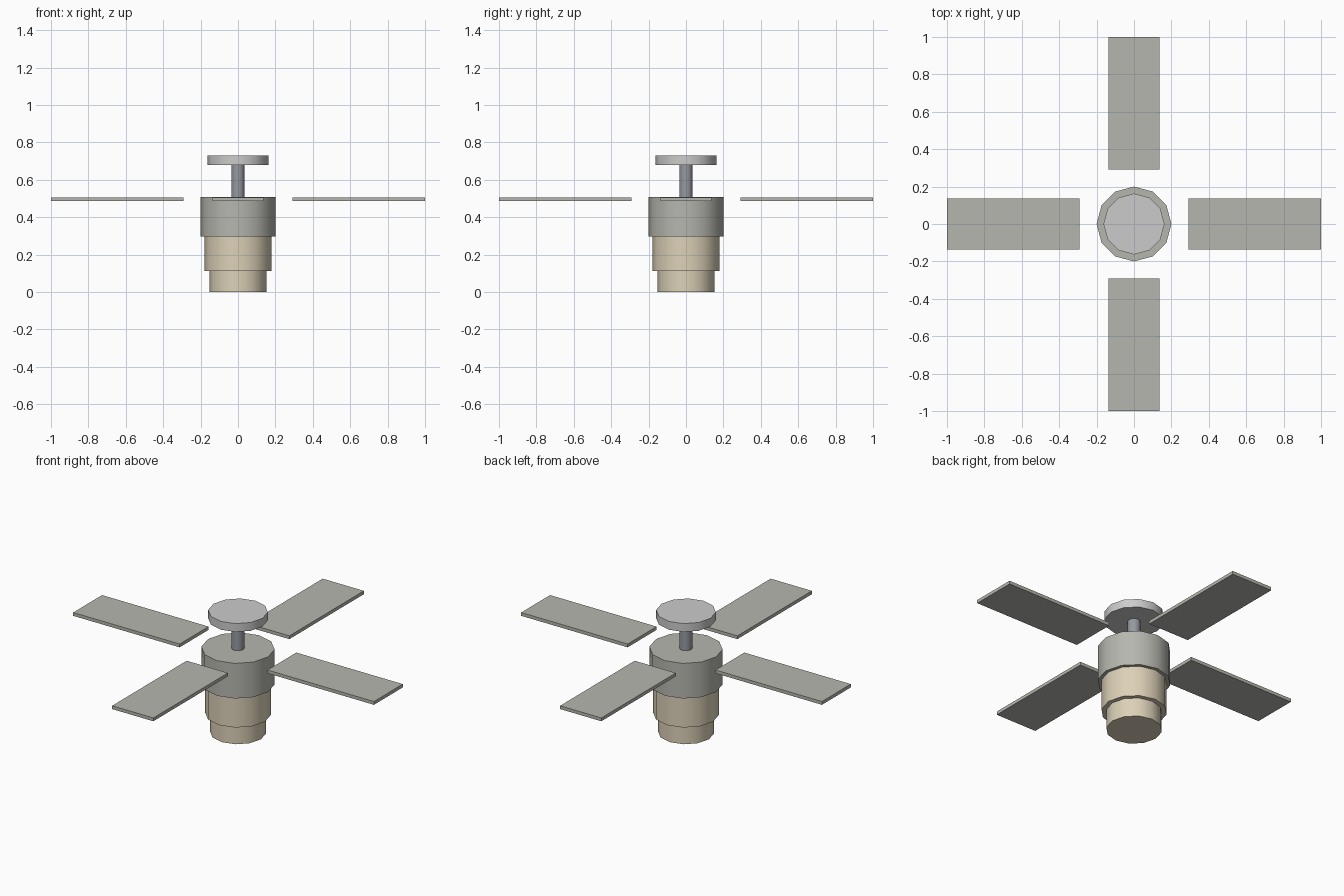
import bpy
import math

if "Cube" in bpy.data.objects:
    bpy.data.objects.remove(bpy.data.objects["Cube"])


def material(name, color):
    mat = bpy.data.materials.new(name)
    mat.diffuse_color = (*color, 1)
    mat.use_nodes = True
    mat.node_tree.nodes["Principled BSDF"].inputs["Base Color"].default_value = mat.diffuse_color
    return mat


tan = material("warm_glass", (0.72, 0.64, 0.48))
pewter = material("pewter", (0.47, 0.47, 0.43))
steel = material("steel", (0.30, 0.32, 0.35))


def drum(name, radius, z0, z1, mat=None):
    """Twelve-sided upright cylinder with a vertex on each axis."""
    bpy.ops.mesh.primitive_cylinder_add(vertices=12, radius=radius, depth=z1 - z0,
                                        location=(0, 0, (z0 + z1) / 2))
    obj = bpy.context.object
    obj.name = name
    if mat:
        obj.data.materials.append(mat)
    bpy.ops.object.shade_smooth_by_angle(angle=math.radians(40))


# Central stack, from the light at the bottom to the ceiling plate
drum("light_cap", 0.153, 0, 0.113, tan)
drum("light_shade", 0.18, 0.113, 0.297, tan)
drum("motor_housing", 0.2, 0.297, 0.508, pewter)
drum("down_rod", 0.036, 0.508, 0.68, steel)
drum("ceiling_plate", 0.163, 0.68, 0.73)

# Four flat blades around the motor
inner, outer, width = 0.292, 1.0, 0.274
for i in range(4):
    a = i * math.pi / 2
    mid = (inner + outer) / 2
    bpy.ops.mesh.primitive_cube_add(size=1, rotation=(0, 0, a),
                                    location=(mid * math.cos(a), mid * math.sin(a), 0.496))
    blade = bpy.context.object
    blade.name = f"blade_{i + 1}"
    blade.scale = (outer - inner, width, 0.02)
    blade.data.materials.append(pewter)
